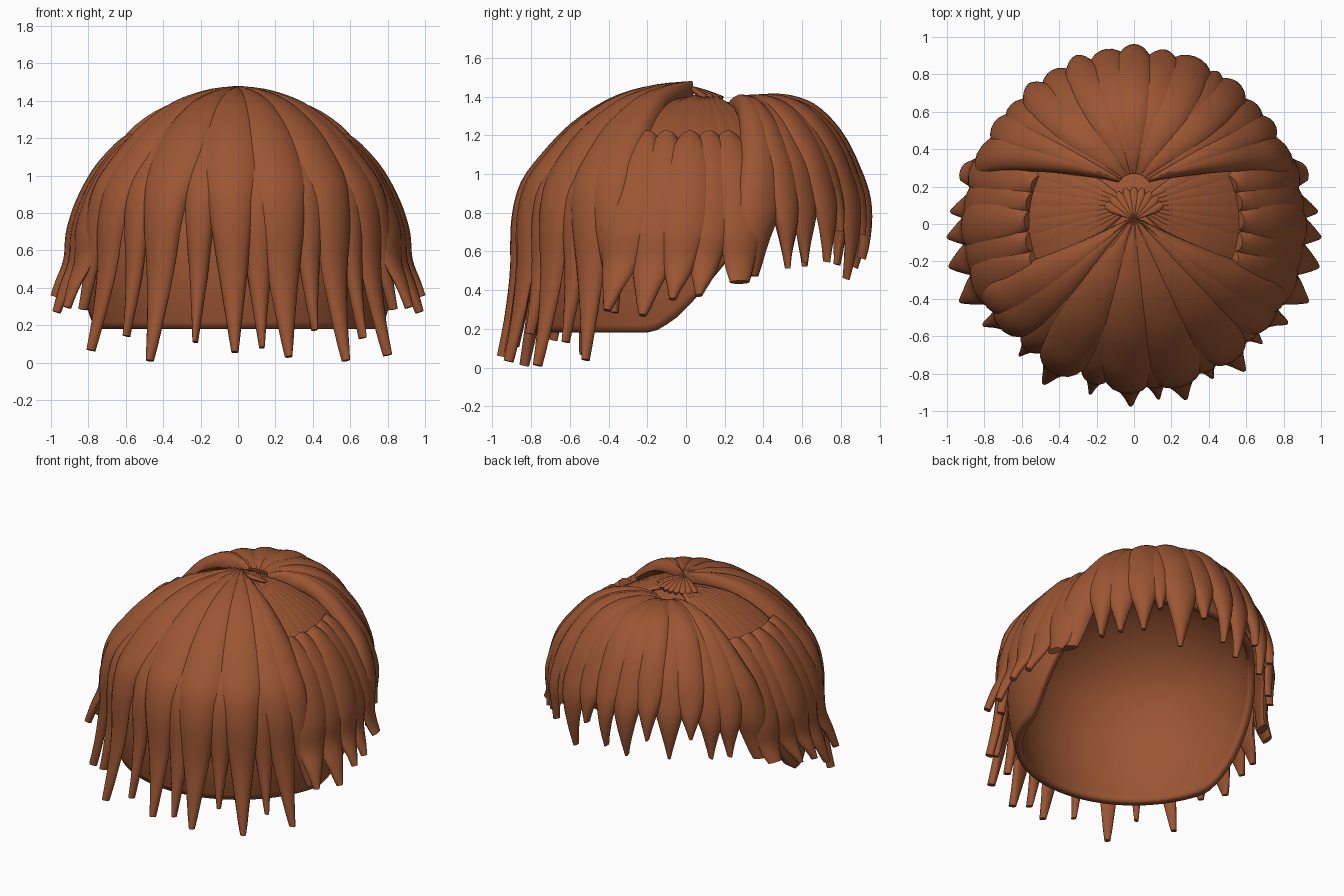
import bpy, bmesh, math, random
from mathutils import Vector

if "Cube" in bpy.data.objects:
    bpy.data.objects.remove(bpy.data.objects["Cube"])

random.seed(4)
brown = bpy.data.materials.new("chestnut_brown")
brown.diffuse_color = (0.33, 0.092, 0.033, 1)
brown.use_nodes = True
brown.node_tree.nodes["Principled BSDF"].inputs["Base Color"].default_value = brown.diffuse_color


def spline(pts, t):
    """Catmull-Rom point on a (radius, height) profile, t in 0..1."""
    n = len(pts) - 1
    i = min(int(t * n), n - 1)
    f = t * n - i
    a, b, c, d = (Vector(pts[max(0, min(n, i + k))]) for k in (-1, 0, 1, 2))
    return 0.5 * (2 * b + (c - a) * f + (2 * a - 5 * b + 4 * c - d) * f ** 2
                  + (3 * b - a - 3 * c + d) * f ** 3)


def place(az, p, cy):
    """Azimuth in degrees from the front (-y); cy shifts the root of the fan."""
    a = math.radians(az)
    return (p.x * math.sin(a), -p.x * math.cos(a) + cy * max(0, 1 - p.x / 0.9), p.y)


def lock(bm, prof, az0, az1, tip, half, h=0.07, lift=0.0, cy=0.0, taper=0.55,
         root=1.0, spread=0.0, flat=1.0, end=0.1, rows=28, seg=16):
    """One tapered strand lofted along a profile down to the tip height.
    spread widens and flat thins the upper part so strands merge at the crown."""
    stop = 1.0
    while stop > 0.1 and spline(prof, stop).y < tip:
        stop -= 0.004
    rings = []
    for j in range(rows + 1):
        f = j / rows
        t = f * stop
        p = spline(prof, t)
        tan = (spline(prof, min(1, t + 0.01)) - spline(prof, max(0, t - 0.01))).normalized()
        nor = Vector((-tan.y, tan.x))
        k = max(0, (f - taper) / (1 - taper))
        up = max(0, 1 - f / 0.6)
        w = (1 - (1 - end) * k ** 1.1) * (1 + spread * up)
        w *= root + (1 - root) * min(1, f / 0.2)
        hh = h * (1 - 0.55 * k) * (1 - (1 - flat) * up)
        az = az0 + (az1 - az0) * f ** 1.5
        ring = []
        for s in range(seg):
            a = 2 * math.pi * s / seg
            v = math.sin(a)
            off = lift * min(1, f / 0.3) - hh + (hh * v if v > 0 else 0.02 * v)
            q = p + nor * off
            q.x = max(q.x, 0.004)
            ring.append(bm.verts.new(place(az + half * w * math.cos(a), q, cy)))
        rings.append(ring)
    for r0, r1 in zip(rings, rings[1:]):
        for s in range(seg):
            e = (s + 1) % seg
            bm.faces.new((r0[s], r0[e], r1[e], r1[s]))
    bm.faces.new(rings[0])
    bm.faces.new(rings[-1])


def finish(bm, name):
    bmesh.ops.recalc_face_normals(bm, faces=bm.faces)
    me = bpy.data.meshes.new(name)
    bm.to_mesh(me)
    bm.free()
    ob = bpy.data.objects.new(name, me)
    bpy.context.collection.objects.link(ob)
    me.materials.append(brown)
    bpy.ops.object.select_all(action='DESELECT')
    ob.select_set(True)
    bpy.context.view_layer.objects.active = ob
    bpy.ops.object.shade_smooth_by_angle(angle=math.radians(45))
    return ob


# radius / height profiles
BACK = [(0.01, 1.48), (0.2, 1.46), (0.4, 1.40), (0.6, 1.27), (0.75, 1.11), (0.86, 0.95),
        (0.905, 0.75), (0.91, 0.5), (0.94, 0.25), (0.99, 0.0)]
FRINGE = [(0.09, 1.375), (0.22, 1.41), (0.42, 1.41), (0.6, 1.36), (0.75, 1.25), (0.86, 1.11),
          (0.935, 0.95), (0.962, 0.8), (0.945, 0.62), (0.89, 0.44)]
FRINGE_SIDE = [(0.09, 1.385), (0.22, 1.41), (0.42, 1.385), (0.6, 1.29), (0.74, 1.15),
               (0.84, 1.02), (0.895, 0.88), (0.92, 0.75), (0.91, 0.6), (0.92, 0.44)]
SIDE = [(0.59, 1.225), (0.67, 1.16), (0.78, 1.03), (0.87, 0.86), (0.92, 0.7), (0.935, 0.55),
        (0.985, 0.42), (1.03, 0.28)]
SCALP = [(0.004, 1.40), (0.2, 1.37), (0.4, 1.29), (0.58, 1.165), (0.72, 1.0), (0.8, 0.8),
         (0.83, 0.6), (0.82, 0.38), (0.78, 0.18)]


def fringe_profile(a):
    """Blend from the high front profile to the lower side profile."""
    m = min(1, max(0, (abs(a) - 10) / 50))
    return [tuple(Vector(p).lerp(Vector(q), m)) for p, q in zip(FRINGE, FRINGE_SIDE)]


# scalp cap: open shell, low at the nape and cut high over the face
bm = bmesh.new()
N, R = 96, 30
grid = []
for i in range(N):
    az = 360 * i / N
    d = min(az, 360 - az)
    k = min(1, max(0, (d - 74) / 58))
    low = 0.18 + 0.68 * k * k * (3 - 2 * k)
    stop = 1.0
    while spline(SCALP, stop).y < low:
        stop -= 0.002
    grid.append([bm.verts.new(place(az, spline(SCALP, stop * j / R), 0.03)) for j in range(R + 1)])
for i in range(N):
    a, b = grid[i], grid[(i + 1) % N]
    for j in range(R):
        bm.faces.new((a[j], a[j + 1], b[j + 1], b[j]))
cap = finish(bm, "scalp_cap")
sol = cap.modifiers.new("thickness", 'SOLIDIFY')
sol.thickness = 0.05
sol.offset = -1

# long locks over the nape: root angle, tip angle, tip height, 1 for the wide top layer
bm = bmesh.new()
for a0, a1, z, top in [
        (-54, -66, 0.28, 0), (-48, -56, 0.07, 1), (-40, -41, 0.15, 0), (-27, -29.5, 0.015, 1),
        (-14, -14.5, 0.12, 0), (-4, -1, 0.06, 1), (7, 8, 0.09, 0), (16, 16.5, 0.03, 1),
        (27, 27, 0.18, 0), (36, 37, 0.015, 1), (46, 47, 0.14, 0), (50, 57, 0.04, 1),
        (54, 66, 0.28, 0)]:
    edge = abs(a0) > 47
    lock(bm, BACK, a0, a1, z, 11.5 if top or edge else 9, h=0.075,
         lift=0 if top or edge else -0.022, cy=0.04, taper=random.uniform(0.42, 0.58),
         spread=0.1 if edge else 0.8, flat=0.8 if edge else 0.55)
finish(bm, "back_locks")

# fringe fanning forward from the parting
bm = bmesh.new()
for n, (a, z) in enumerate([
        (0, 0.55), (10, 0.68), (20, 0.45), (29, 0.7), (36, 0.54), (46, 0.54), (54, 0.51),
        (-9, 0.5), (-19, 0.66), (-28, 0.52), (-37, 0.68), (-46, 0.52), (-54, 0.52)]):
    lock(bm, fringe_profile(a), 180 - a, 180 - a, z, random.uniform(7.5, 9), h=0.07,
         lift=-0.014 * (n % 2), cy=0.2, taper=random.uniform(0.6, 0.7),
         spread=0.9 if abs(a) < 45 else 0.1, flat=0.5)
for s in (-1, 1):   # broad, blunter lock next to each parting
    lock(bm, fringe_profile(62), s * 123, s * 111, 0.47, 9.5, h=0.085, cy=0.21, taper=0.72, end=0.4)
finish(bm, "fringe_locks")

# side locks starting below the parting
bm = bmesh.new()
for s in (-1, 1):
    for n, (a0, a1, z) in enumerate([(70, 66, 0.3), (80, 77, 0.28), (92, 86, 0.36),
                                     (102, 94, 0.38), (112, 107, 0.45)]):
        lock(bm, SIDE, s * a0, s * a1, z, 10.5, h=0.06, lift=-0.012 * (n % 2),
             taper=0.5, root=0.5, end=0.3 if n == 4 else 0.1)
finish(bm, "side_locks")

# smooth strands filling the parting between the back and the fringe
bm = bmesh.new()
PART = [(0.01, 1.425), (0.2, 1.38), (0.4, 1.295), (0.55, 1.2), (0.63, 1.13)]
for s in (-1, 1):
    for a in range(60, 127, 8):
        lock(bm, PART, s * a, s * a, 1.13, 8, h=0.012, cy=0.1, taper=0.95, end=0.8, rows=12, seg=10)
finish(bm, "parting_strands")

# small scalloped tuft on the crown
bm = bmesh.new()
TUFT = [(0.01, 1.455), (0.07, 1.44), (0.13, 1.42), (0.18, 1.40)]
for a in range(120, 241, 15):
    lock(bm, TUFT, a, a, 1.40, 11, h=0.01, cy=0.02, taper=0.7, end=0.3, rows=8, seg=10)
finish(bm, "crown_tuft")
